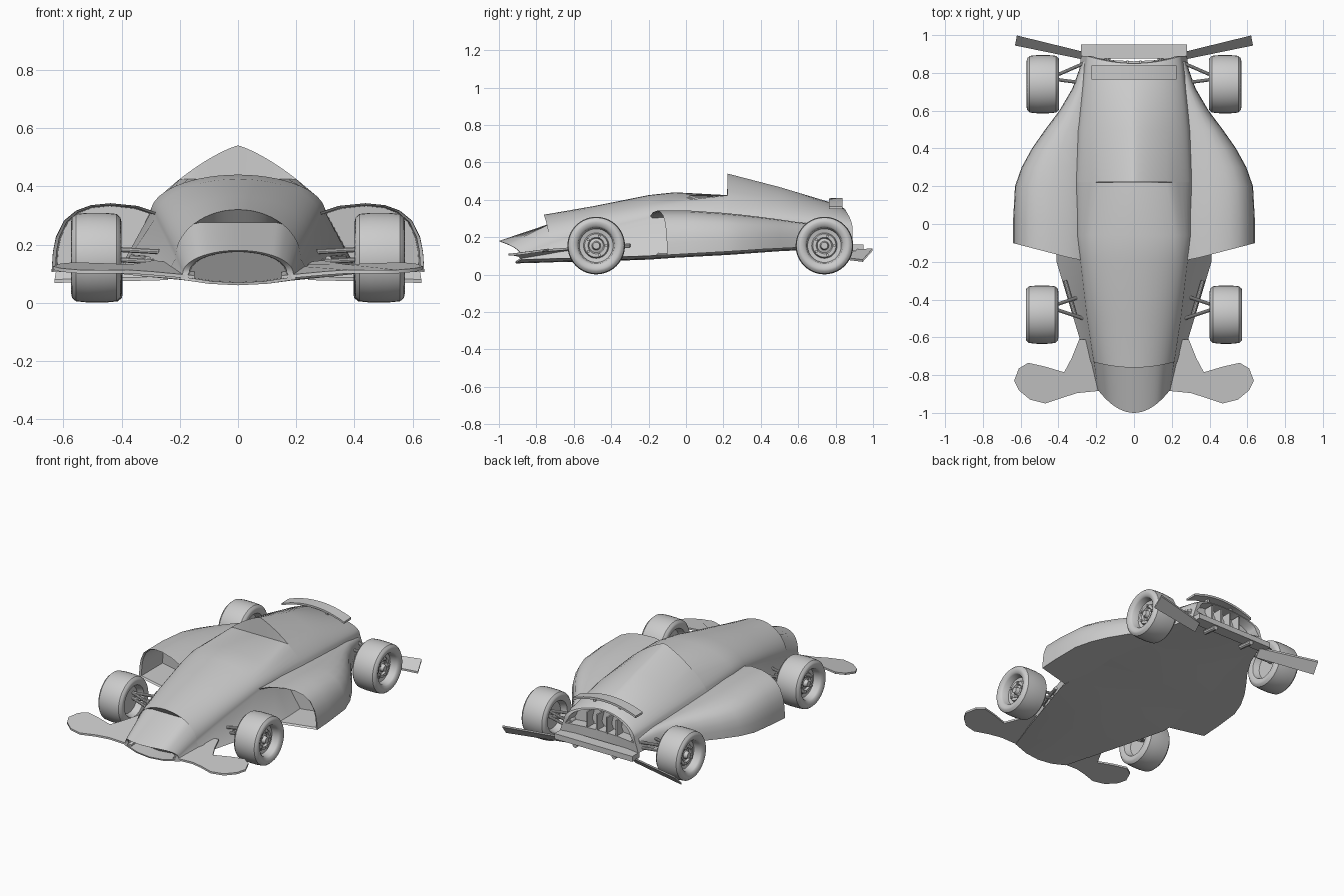
import bpy, bmesh, math
from mathutils import Vector

if "Cube" in bpy.data.objects:
    bpy.data.objects.remove(bpy.data.objects["Cube"])

GREY = (0.6, 0.6, 0.6, 1)
paint = bpy.data.materials.new("plain_grey")
paint.use_nodes = True
paint.diffuse_color = GREY
paint.node_tree.nodes["Principled BSDF"].inputs["Base Color"].default_value = GREY
SIDES = (("left", 1), ("right", -1))


def finish(name, bm, angle=35):
    bmesh.ops.remove_doubles(bm, verts=bm.verts, dist=0.0002)
    bmesh.ops.recalc_face_normals(bm, faces=bm.faces)
    mesh = bpy.data.meshes.new(name)
    bm.to_mesh(mesh)
    bm.free()
    mesh.materials.append(paint)
    ob = bpy.data.objects.new(name, mesh)
    bpy.context.collection.objects.link(ob)
    bpy.ops.object.select_all(action="DESELECT")
    ob.select_set(True)
    bpy.context.view_layer.objects.active = ob
    bpy.ops.object.shade_smooth_by_angle(angle=math.radians(angle))
    return ob


def loft(name, rings, angle=35, closed=False):
    bm = bmesh.new()
    loops = [[bm.verts.new(p) for p in ring] for ring in rings]
    pairs = list(zip(loops, loops[1:]))
    if closed:
        pairs.append((loops[-1], loops[0]))
    for a, b in pairs:
        for i in range(len(a)):
            j = (i + 1) % len(a)
            bm.faces.new((a[i], a[j], b[j], b[i]))
    if not closed:
        bm.faces.new(loops[0])
        bm.faces.new(loops[-1])
    return finish(name, bm, angle)


def inset(ring, scale, dy, floor=0.0):
    c = sum((Vector(p) for p in ring), Vector()) / len(ring)
    out = [c + (Vector(p) - c) * scale for p in ring]
    return [(p.x, p.y + dy, max(p.z, floor)) for p in out]


def plate(name, points, thickness):
    # flat outline extruded downward
    return loft(name, [points, [(x, y, z - thickness) for x, y, z in points]])


def box(name, lo, hi):
    (x0, y0, z0), (x1, y1, z1) = lo, hi
    return plate(name, [(x0, y0, z1), (x1, y0, z1), (x1, y1, z1), (x0, y1, z1)], z1 - z0)


def tube(name, a, b, r=0.009):
    a, b = Vector(a), Vector(b)
    q = (b - a).to_track_quat("Z", "Y")
    circle = [q @ Vector((r * math.cos(k * math.tau / 10), r * math.sin(k * math.tau / 10), 0)) for k in range(10)]
    return loft(name, [[a + p for p in circle], [b + p for p in circle]])


# Main body: domed top, sloping flank, shallow floor
def section(y, bulge, top, xc, zc, xb, zb, n=2.0, clamp=9.0, steps=28):
    ring = []
    for i in range(steps + 1):
        t = math.pi * i / steps
        c, s = math.cos(t), max(0.0, math.sin(t))
        x = xc * math.copysign(abs(c) ** (2 / n), c)
        z = min(clamp, zc + (top - zc) * s ** (2 / n))
        ring.append((x, y - bulge * (1 - (x / xc) ** 2), z))
    keel = min(bulge, 0.03)
    return ring + [(-xb, y, zb), (-xb / 2, y - keel * 0.75, zb - 0.015),
                   (0, y - keel, zb - 0.02), (xb / 2, y - keel * 0.75, zb - 0.015), (xb, y, zb)]


nose = section(-0.88, 0.12, 0.18, 0.19, 0.10, 0.2, 0.08)
tail = section(0.89, 0.04, 0.35, 0.25, 0.25, 0.28, 0.16, 1.8)
loft("body", [
    inset(nose, 0.86, 0.1), inset(nose, 0.88, 0), nose,
    section(-0.72, 0, 0.32, 0.215, 0.15, 0.25, 0.085, clamp=0.275),
    section(-0.73, 0.03, 0.32, 0.215, 0.15, 0.25, 0.085),
    section(-0.5, 0, 0.365, 0.25, 0.22, 0.32, 0.09),
    section(-0.2, 0, 0.425, 0.285, 0.29, 0.41, 0.1),
    section(-0.06, 0, 0.44, 0.3, 0.31, 0.41, 0.11),
    section(0.22, 0, 0.54, 0.3, 0.32, 0.4, 0.125, 1.25, clamp=0.425),
    section(0.222, 0, 0.54, 0.3, 0.32, 0.4, 0.125, 1.25),
    section(0.5, 0, 0.468, 0.29, 0.3, 0.36, 0.145, 1.4),
    section(0.82, 0, 0.372, 0.26, 0.26, 0.29, 0.16, 1.7),
    tail, inset(tail, 0.88, 0, 0.215), inset(tail, 0.85, -0.07, 0.215)])

# Side pods with open intakes
POD = ((0, 0.7), (0.1, 0.84), (0.3, 0.96), (0.52, 1), (0.68, 0.97), (0.8, 0.89),
       (0.9, 0.74), (0.965, 0.5), (0.99, 0.28), (1, 0), (0.5, 0), (0, 0))


def pod_ring(side, y, width, top, base, slant=0.0):
    pts = [(0.22 + (width - 0.22) * f, base + (top - base) * h) for f, h in POD]
    return [(side * x, y + slant * max(0, x - 0.28), z) for x, z in pts]


for label, s in SIDES:
    lip = pod_ring(s, -0.195, 0.64, 0.342, 0.105, 0.26)
    loft(label + "_side_pod", [
        inset(lip, 0.9, 0.22), inset(lip, 0.93, 0.01), lip,
        pod_ring(s, 0.02, 0.64, 0.342, 0.112), pod_ring(s, 0.2, 0.63, 0.33, 0.122),
        pod_ring(s, 0.3, 0.595, 0.32, 0.128), pod_ring(s, 0.4, 0.54, 0.308, 0.135),
        pod_ring(s, 0.5, 0.47, 0.295, 0.14), pod_ring(s, 0.6, 0.395, 0.28, 0.145),
        pod_ring(s, 0.72, 0.325, 0.265, 0.15), pod_ring(s, 0.86, 0.275, 0.24, 0.16)])

# Front wings
WING = ((0.15, -0.88), (0.3, -0.895), (0.38, -0.92), (0.47, -0.95), (0.55, -0.93), (0.61, -0.88),
        (0.635, -0.83), (0.61, -0.765), (0.56, -0.735), (0.47, -0.755), (0.37, -0.785),
        (0.33, -0.71), (0.29, -0.61), (0.15, -0.62))
for label, s in SIDES:
    plate(label + "_front_wing", [
        (s * x, y, 0.088 + min(0.025, max(0, x - 0.2) * 0.16) + max(0, y + 0.92) * 0.14)
        for x, y in WING], 0.012)

# Wheels: one turned profile, with a recessed rim and hub
TYRE = ((-0.04, 0), (-0.04, 0.085), (-0.078, 0.1), (-0.086, 0.125), (-0.083, 0.138), (-0.07, 0.15),
        (-0.03, 0.154), (0.03, 0.154), (0.07, 0.15), (0.083, 0.138), (0.086, 0.125), (0.078, 0.104),
        (0.07, 0.097), (0.03, 0.09), (0.025, 0.068), (0.042, 0.062), (0.042, 0.044),
        (0.03, 0.038), (0.035, 0.024), (0.058, 0.018), (0.058, 0))
AXLES = (("front", -0.48, 0.487), ("rear", 0.74, 0.482))
for axle, wy, wx in AXLES:
    for label, s in SIDES:
        rings = []
        for k in range(40):
            a = math.tau * k / 40
            rings.append([(s * (wx + o), wy + r * math.cos(a), 0.155 + r * math.sin(a)) for o, r in TYRE])
        bm = bmesh.new()
        cols = [[bm.verts.new(p) for p in ring] for ring in rings]
        for k in range(40):
            a, b = cols[k], cols[(k + 1) % 40]
            for i in range(len(TYRE) - 1):
                bm.faces.new((a[i], a[i + 1], b[i + 1], b[i]))
        bmesh.ops.remove_doubles(bm, verts=bm.verts, dist=0.0002)
        finish(f"{axle}_{label}_wheel", bm)
        for k in range(5):
            a = math.tau * k / 5
            y, z = wy + 0.053 * math.cos(a), 0.155 + 0.053 * math.sin(a)
            tube(f"{axle}_{label}_wheel_bolt", (s * (wx + 0.02), y, z), (s * (wx + 0.052), y, z), 0.008)

# Suspension arms
for label, s in SIDES:
    for z in (0.15, 0.185):
        for y in (-0.5, -0.38):
            tube(label + "_front_arm", (s * 0.45, -0.44, z), (s * 0.27, y, z - 0.01))
        for y in (0.74, 0.87):
            tube(label + "_rear_arm", (s * 0.45, 0.77, z + 0.01), (s * 0.22, y, z + 0.03))
    tube(label + "_steering_rod", (s * 0.365, -0.3, 0.155), (s * 0.31, -0.49, 0.15), 0.011)

# Arched rear wing on two posts
arch = []
for i in range(13):
    u = i / 6 - 1
    x, z = 0.225 * u, 0.41 - 0.045 * u * u
    arch.append([(x, 0.765, z - 0.002), (x, 0.838, z), (x, 0.838, z - 0.014), (x, 0.765, z - 0.014)])
loft("rear_wing", arch)
for label, s in SIDES:
    box(label + "_wing_post", (s * 0.09 - 0.008, 0.78, 0.34), (s * 0.09 + 0.008, 0.81, 0.4))

# Tail: grille vanes, bumper beam, exhausts, winglets
for k in range(4):
    x = -0.105 + 0.07 * k
    box("tail_vane", (x - 0.005, 0.8, 0.21), (x + 0.005, 0.865, 0.315))
box("tail_beam", (-0.28, 0.875, 0.125), (0.28, 0.95, 0.16))
for label, s in SIDES:
    tube(label + "_exhaust", (s * 0.14, 0.84, 0.125), (s * 0.14, 0.94, 0.115), 0.016)
    plate(label + "_rear_winglet", [(s * 0.24, 0.865, 0.09), (s * 0.63, 0.945, 0.08),
                                    (s * 0.62, 0.998, 0.14), (s * 0.24, 0.905, 0.135)], 0.012)
